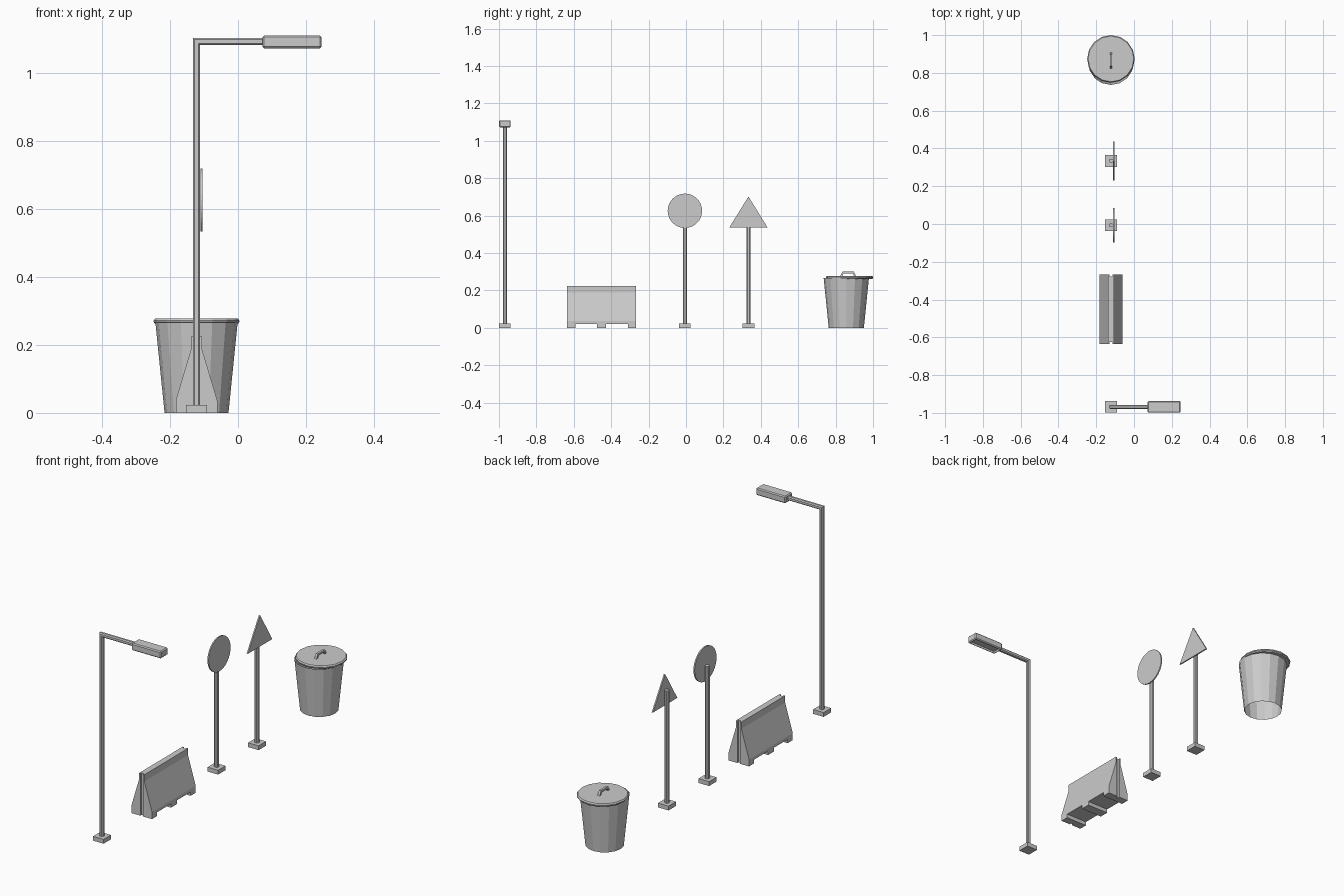
import bpy, bmesh, math

if "Cube" in bpy.data.objects:
    bpy.data.objects.remove(bpy.data.objects["Cube"])

CX = -0.122  # all parts line up on this x


def mesh_object(name, bm):
    bmesh.ops.recalc_face_normals(bm, faces=bm.faces)
    me = bpy.data.meshes.new(name)
    bm.to_mesh(me)
    bm.free()
    ob = bpy.data.objects.new(name, me)
    bpy.context.collection.objects.link(ob)
    return ob


def loft(name, rings, cap_start=True, cap_end=True):
    """Skin a list of equal-length closed rings."""
    bm = bmesh.new()
    vs = [[bm.verts.new(p) for p in r] for r in rings]
    n = len(rings[0])
    for a, b in zip(vs, vs[1:]):
        for i in range(n):
            j = (i + 1) % n
            bm.faces.new((a[i], a[j], b[j], b[i]))
    if cap_start:
        bm.faces.new(vs[0])
    if cap_end:
        bm.faces.new(vs[-1])
    return mesh_object(name, bm)


def box(name, lo, hi):
    rect = [(lo[0], lo[1]), (hi[0], lo[1]), (hi[0], hi[1]), (lo[0], hi[1])]
    return loft(name, [[(x, y, z) for x, y in rect] for z in (lo[2], hi[2])])


def lathe(name, cy, profile, n, **caps):
    ang = [2 * math.pi * i / n for i in range(n)]
    return loft(name, [[(CX + r * math.cos(a), cy + r * math.sin(a), z) for a in ang]
                       for r, z in profile], **caps)


# chamfered square section shared by all posts
H, C = 0.0105, 0.0055
SECTION = [(H, -C), (H, C), (C, H), (-C, H), (-H, C), (-H, -C), (-C, -H), (C, -H)]


def foot(name, y):
    return box(name, (CX - 0.031, y - 0.031, 0), (CX + 0.031, y + 0.031, 0.023))


# street lamp: foot, mitred pole and arm, head with recessed underside
LY = -0.968
foot("lamp_foot", LY)
ZC = 1.092
loft("lamp_pole_and_arm", [
    [(CX + u, LY + v, 0.02) for u, v in SECTION],
    [(CX + u, LY + v, ZC - u) for u, v in SECTION],
    [(0.075, LY + v, ZC - u) for u, v in SECTION]])
head = box("lamp_head", (0.072, LY - 0.031, 1.072), (0.246, LY + 0.031, 1.11))
bm = bmesh.new()
bm.from_mesh(head.data)
bmesh.ops.bevel(bm, geom=bm.edges[:], offset=0.005, segments=1, affect='EDGES')
bm.normal_update()
under = min(bm.faces, key=lambda f: f.calc_center_median().z)
bmesh.ops.inset_individual(bm, faces=[under], thickness=0.004)
inner = bmesh.ops.inset_individual(bm, faces=[under], thickness=0.001)
bmesh.ops.translate(bm, verts=under.verts, vec=(0, 0, 0.01))
bm.to_mesh(head.data)
bm.free()


# road signs: foot, post, flat plate
def sign(name, y, outline):
    foot(name + "_foot", y)
    loft(name + "_post", [[(CX + u, y + v, z) for u, v in SECTION] for z in (0.02, 0.62)])
    loft(name + "_plate", [[(x, y + py, pz) for py, pz in outline] for x in (-0.111, -0.104)])


circle = [(0.092 * math.cos(2 * math.pi * i / 32), 0.626 + 0.092 * math.sin(2 * math.pi * i / 32))
          for i in range(32)]
sign("round_sign", -0.006, circle)
sign("triangle_sign", 0.334, [(-0.103, 0.536), (0.103, 0.536), (0, 0.702)])

# concrete barrier: extruded profile, floor notches and end grooves cut out
Y0, Y1 = -0.635, -0.268
half = [(0.061, 0), (0.061, 0.037), (0.016, 0.188), (0.016, 0.224)]
prof = half + [(-x, z) for x, z in reversed(half)]
barrier = loft("barrier", [[(CX + x, y, z) for x, z in prof] for y in (Y0, Y1)])
cuts = [((CX - 0.1, a, -0.05), (CX + 0.1, b, 0.02))
        for a, b in ((Y0 + 0.043, -0.476), (-0.427, Y1 - 0.043))]
cuts += [((CX - 0.008, a, -0.05), (CX + 0.008, b, 0.3))
         for a, b in ((Y0 - 0.05, Y0 + 0.01), (Y1 - 0.01, Y1 + 0.05))]
for i, (lo, hi) in enumerate(cuts):
    cutter = box("barrier_cutter_%d" % i, lo, hi)
    cutter.hide_render = True
    cutter.hide_viewport = True
    mod = barrier.modifiers.new("cut_%d" % i, 'BOOLEAN')
    mod.operation = 'DIFFERENCE'
    mod.solver = 'EXACT'
    mod.object = cutter

# rubbish bin: open tapered body, lid pushed slightly back, bent handle
lathe("bin_body", 0.857, [(0.094, 0), (0.121, 0.266)], 16, cap_start=False, cap_end=False)
lathe("bin_lid", 0.874, [(0.122, 0.262), (0.126, 0.267), (0.126, 0.272), (0.121, 0.278)], 16)
outer = [(0.823, 0.275), (0.836, 0.301), (0.897, 0.301), (0.910, 0.275)]
inside = [(0.834, 0.275), (0.842, 0.291), (0.891, 0.291), (0.899, 0.275)]
loft("bin_handle", [[(CX - 0.006, *o), (CX + 0.006, *o), (CX + 0.006, *i), (CX - 0.006, *i)]
                    for o, i in zip(outer, inside)])
